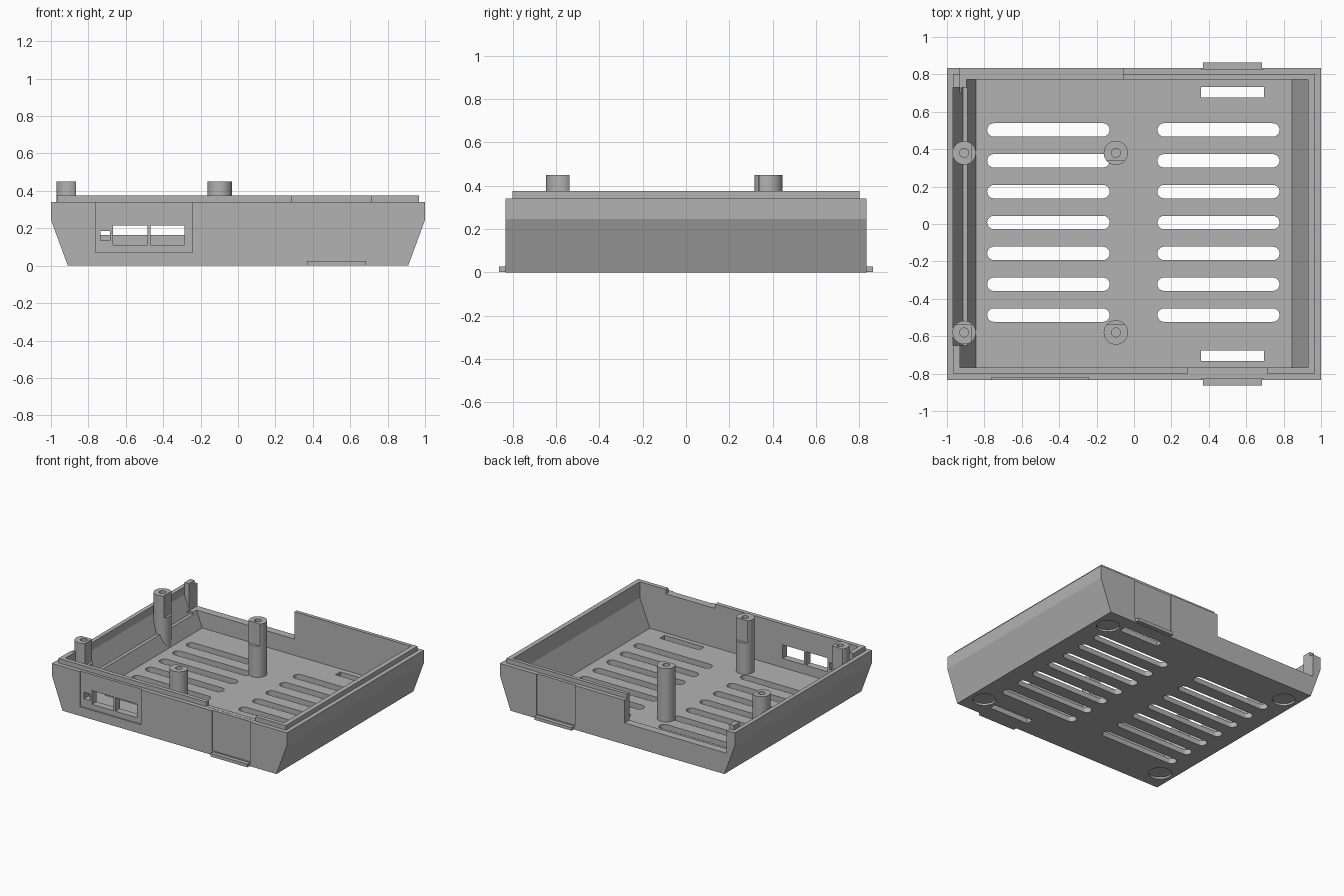
import bpy
import bmesh
import math

cube = bpy.data.objects.get("Cube")
if cube:
    bpy.data.objects.remove(cube, do_unlink=True)

grey = bpy.data.materials.new("light_grey_plastic")
grey.use_nodes = True
colour = (0.45, 0.45, 0.45, 1)
grey.diffuse_color = colour
grey.node_tree.nodes["Principled BSDF"].inputs["Base Color"].default_value = colour


def prism(name, outline, axis, low, high):
    """Extrude a 2D outline along y (outline in x, z) or z (outline in x, y)."""
    bm = bmesh.new()
    place = (lambda a, b: (a, low, b)) if axis == "y" else (lambda a, b: (a, b, low))
    face = bm.faces.new([bm.verts.new(place(a, b)) for a, b in outline])
    moved = bmesh.ops.extrude_face_region(bm, geom=[face])["geom"]
    step = (0, high - low, 0) if axis == "y" else (0, 0, high - low)
    bmesh.ops.translate(bm, vec=step, verts=[v for v in moved if isinstance(v, bmesh.types.BMVert)])
    bmesh.ops.recalc_face_normals(bm, faces=bm.faces)
    mesh = bpy.data.meshes.new(name)
    bm.to_mesh(mesh)
    bm.free()
    mesh.materials.append(grey)
    obj = bpy.data.objects.new(name, mesh)
    bpy.context.collection.objects.link(obj)
    return obj


def box(name, x0, x1, y0, y1, z0, z1):
    return prism(name, [(x0, y0), (x1, y0), (x1, y1), (x0, y1)], "z", z0, z1)


def arc(x, y, r, start, sweep, n):
    return [(x + r * math.cos(start + sweep * i / n), y + r * math.sin(start + sweep * i / n))
            for i in range(n + 1)]


def disc(name, x, y, r, z0, z1):
    return prism(name, arc(x, y, r, 0, 2 * math.pi, 40)[:-1], "z", z0, z1)


def combine(target, tool, operation="DIFFERENCE", keep=False):
    mod = target.modifiers.new("cut", "BOOLEAN")
    mod.operation, mod.solver, mod.object = operation, "EXACT", tool
    bpy.context.view_layer.objects.active = target
    bpy.ops.object.modifier_apply(modifier=mod.name)
    if not keep:
        bpy.data.objects.remove(tool, do_unlink=True)


def mirrored(half):
    return half + [(-x, z) for x, z in reversed(half)]


# Tray with sloping ends, and the raised lip around its rim
tray = prism("tray", mirrored([(0.91, 0), (1, 0.245), (1, 0.34)]), "y", -0.833, 0.833)
combine(tray, box("lip", -0.967, 0.967, -0.8, 0.8, 0.2, 0.375), "UNION")
combine(tray, prism("cavity", mirrored([(0.845, 0.04), (0.93, 0.25), (0.93, 0.6)]), "y", -0.768, 0.773))

# Stepped recess in the end wall behind the posts
recess = [(-0.8, 0.15), (-0.915, 0.15), (-0.968, 0.28), (-0.968, 0.6), (-0.8, 0.6)]
combine(tray, prism("end_recess", recess, "y", -0.65, 0.73))

# Back wall opening and the gap in the front lip
combine(tray, box("back_opening", -0.93, -0.06, 0.7, 1, 0.165, 0.6))
combine(tray, box("lip_gap", 0.29, 0.71, -0.9, -0.7, 0.341, 0.6))

# Sunken port panel with three openings
combine(tray, box("port_panel", -0.763, -0.243, -0.9, -0.822, 0.07, 0.341))
for x0, x1, z0, z1 in [(-0.735, -0.685, 0.135, 0.185),
                       (-0.667, -0.483, 0.11, 0.215),
                       (-0.468, -0.285, 0.11, 0.215)]:
    combine(tray, box("port", x0, x1, -0.95, -0.7, z0, z1))

# Clip panels, floor slots and release tabs on front and back
for side, label in [(-1, "front"), (1, "back")]:
    def span(a, b):
        return sorted((side * a, side * b))
    combine(tray, box("clip_panel", 0.36, 0.69, *span(0.825, 0.95), 0.03, 0.341))
    combine(tray, box("clip_slot", 0.358, 0.695, *span(0.675, 0.732), -0.1, 0.1))
    box(label + "_release_tab", 0.37, 0.685, *span(0.8, 0.863), 0.002, 0.026)

# Rounded floor vents
for row in range(7):
    y = 0.503 - 0.165 * row
    for x0, x1 in [(-0.785, -0.13), (0.125, 0.778)]:
        r = 0.036
        outline = (arc(x1 - r, y, r, -math.pi / 2, math.pi, 10)
                   + arc(x0 + r, y, r, math.pi / 2, math.pi, 10))
        combine(tray, prism("vent", outline, "z", -0.1, 0.1))

# Shallow round foot recesses underneath
for x in (-0.8, 0.8):
    for y in (-0.67, 0.67):
        combine(tray, disc("foot_recess", x, y, 0.08, -0.1, 0.015))

# Screw posts, trimmed to stay within the sloping end
envelope = prism("envelope", mirrored([(0.9, 0.02), (0.985, 0.25), (0.985, 0.7)]), "y", -0.8, 0.8)
for label, x, y, r, flat_x, flat_y in [("front_end", -0.908, -0.58, 0.063, 1, 1),
                                       ("back_end", -0.908, 0.38, 0.063, 1, 0),
                                       ("front_middle", -0.097, -0.58, 0.065, 0, 1),
                                       ("back_middle", -0.097, 0.38, 0.065, 0, -1)]:
    post = disc(label + "_post", x, y, r, 0.025, 0.45)
    combine(post, disc("hole", x, y, 0.024, 0.25, 0.6))
    if flat_x:
        combine(post, box("flat", x + 0.043, x + 0.2, y - 0.2, y + 0.2, 0.28, 0.6))
    if flat_y:
        y0, y1 = sorted((y + 0.042 * flat_y, y + 0.2 * flat_y))
        combine(post, box("flat", x - 0.2, x + 0.2, y0, y1, 0.28, 0.6))
    combine(post, envelope, "INTERSECT", keep=True)
bpy.data.objects.remove(envelope, do_unlink=True)

# Smooth the round surfaces, keeping the hard edges
for obj in bpy.context.collection.objects:
    if obj.type == "MESH":
        bpy.ops.object.select_all(action="DESELECT")
        obj.select_set(True)
        bpy.context.view_layer.objects.active = obj
        bpy.ops.object.shade_smooth_by_angle(angle=math.radians(20))
